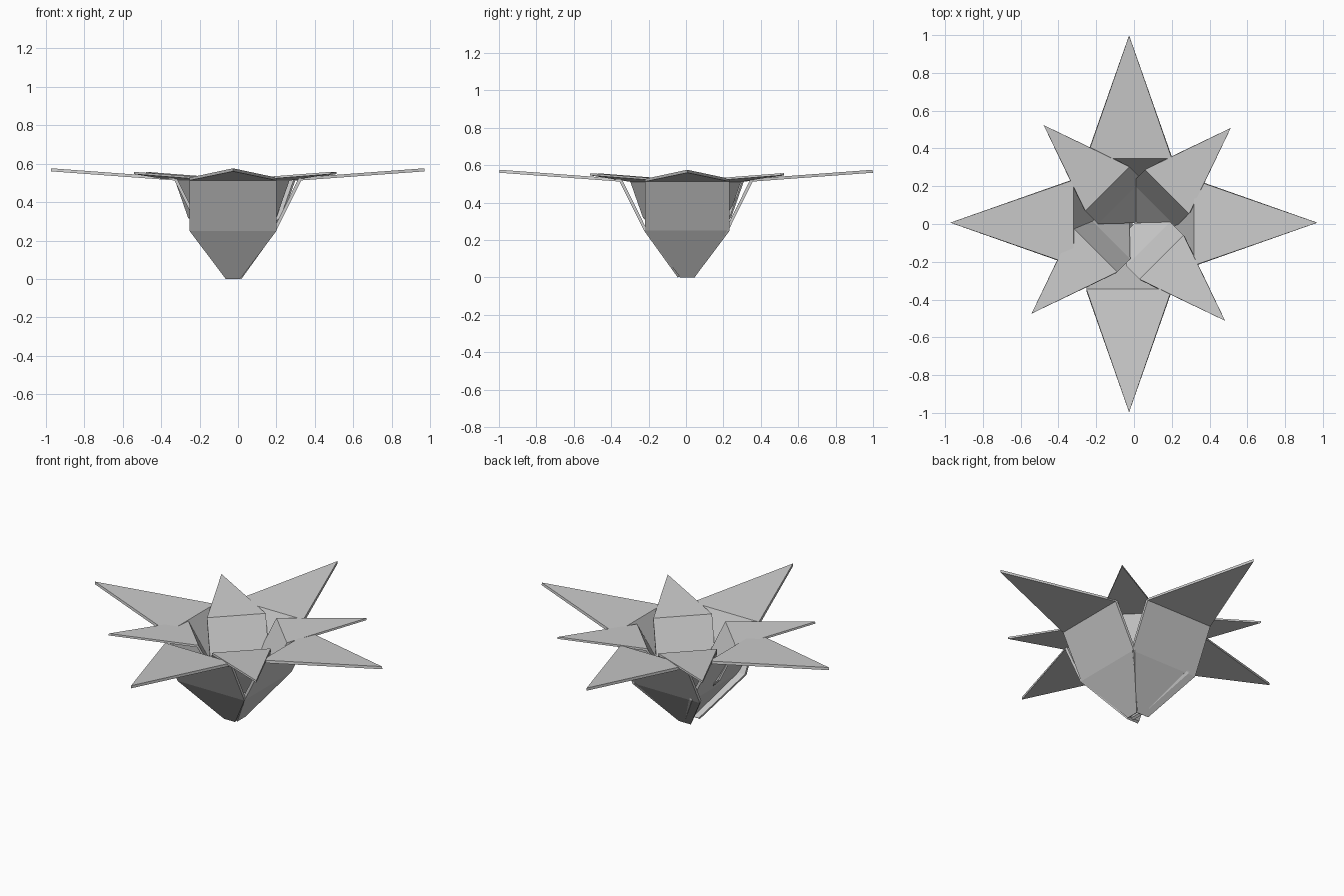
import bpy, bmesh
from math import radians
from mathutils import Matrix, Vector

if "Cube" in bpy.data.objects:
    bpy.data.objects.remove(bpy.data.objects["Cube"])

# petal outer profile: (distance from axis, height, half width)
PROFILE = [(0.032, 0.0, 0.038), (0.212, 0.25, 0.226), (0.343, 0.513, 0.226)]
TIP = (0.985, 0.56)
THICK = 0.016


def petal(name, angle, offset, scale, lift):
    """Folded three-panel petal pointing along +x, turned and moved into place."""
    bm = bmesh.new()
    rows = [[bm.verts.new((r, s * w, z)) for s in (-1, 1)] for r, z, w in PROFILE]
    for a, b in zip(rows, rows[1:]):
        bm.faces.new((a[0], a[1], b[1], b[0]))
    tip = bm.verts.new((TIP[0], 0, TIP[1]))
    bm.faces.new((rows[-1][0], rows[-1][1], tip))
    # normals face outwards/down, so thickness grows inwards/up
    bm.normal_update()
    bm.faces.ensure_lookup_table()
    if bm.faces[0].normal.x < 0:
        bmesh.ops.reverse_faces(bm, faces=bm.faces[:])
    bm.transform(Matrix.Translation((offset[0], offset[1], lift))
                 @ Matrix.Rotation(radians(angle), 4, 'Z')
                 @ Matrix.Scale(scale, 4))
    me = bpy.data.meshes.new(name)
    bm.to_mesh(me)
    bm.free()
    ob = bpy.data.objects.new(name, me)
    bpy.context.collection.objects.link(ob)
    mod = ob.modifiers.new("thickness", 'SOLIDIFY')
    mod.thickness = THICK * scale
    mod.offset = -1
    mod.use_even_offset = True
    return ob


# four large outer petals along the axes
for name, ang, off in [("right", 0, (-0.014, 0.007)), ("back", 90, (-0.026, 0.014)),
                       ("left", 180, (0.012, 0.007)), ("front", 270, (-0.026, -0.012))]:
    petal("outer_petal_" + name, ang, off, 1.0, 0.0)

# four smaller inner petals on the diagonals
for name, ang, off in [("back_right", 45, (0.004, 0.0)), ("back_left", 135, (0.03, 0.015)),
                       ("front_left", 225, (-0.034, 0.034)), ("front_right", 315, (-0.026, -0.004))]:
    petal("inner_petal_" + name, ang, off, 0.73, 0.137)
